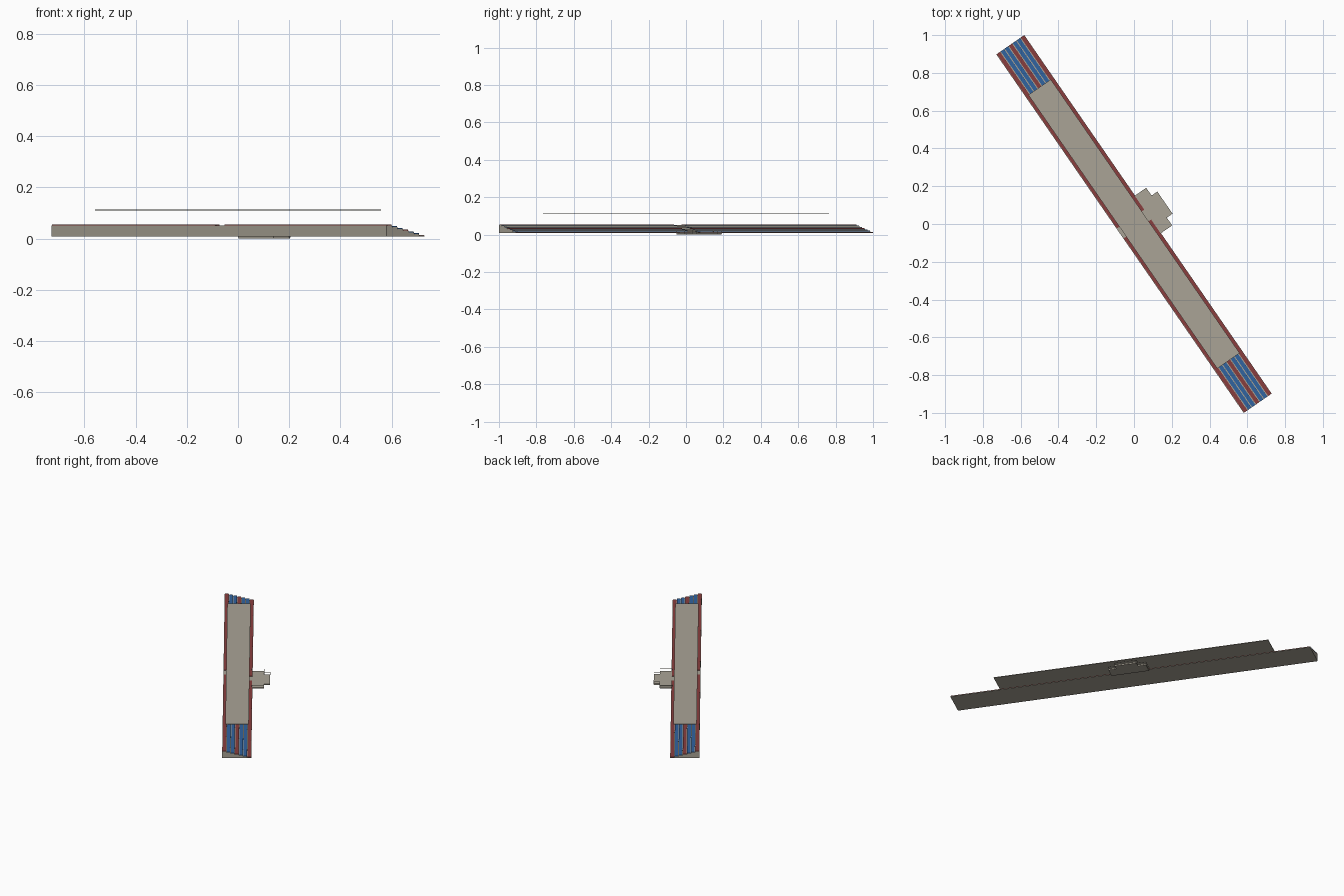
import bpy, bmesh, math
from mathutils import Matrix

if "Cube" in bpy.data.objects:
    bpy.data.objects.remove(bpy.data.objects["Cube"])

# Local frame: u runs along the stand, v runs down the slope towards the field
ANG = math.atan2(-0.823, 0.568)
ROT = Matrix.Rotation(ANG, 4, 'Z')
HALF_L, HALF_W = 1.153, 0.09
ROWS, TOP_Z, RISE, BASE_Z = 7, 0.052, 0.0068, 0.008
PITCH = 2 * HALF_W / ROWS
AISLE = 0.032


def material(name, rgb):
    m = bpy.data.materials.new(name)
    m.diffuse_color = (*rgb, 1)
    m.use_nodes = True
    m.node_tree.nodes["Principled BSDF"].inputs["Base Color"].default_value = m.diffuse_color
    return m


GREY = material("warm_concrete", (0.40, 0.37, 0.305))
RED = material("red_seat", (0.25, 0.048, 0.048))
BLUE = material("blue_seat", (0.03, 0.125, 0.35))


def finish(name, bm, mat):
    bmesh.ops.recalc_face_normals(bm, faces=bm.faces)
    me = bpy.data.meshes.new(name)
    bm.to_mesh(me)
    bm.free()
    me.materials.append(mat)
    ob = bpy.data.objects.new(name, me)
    ob.matrix_world = ROT
    bpy.context.collection.objects.link(ob)
    return ob


def add_box(bm, u, v, z):
    """Box from (min, max) pairs along u, v and z."""
    mid = [(a + b) / 2 for a, b in (u, v, z)]
    size = [b - a for a, b in (u, v, z)]
    bmesh.ops.create_cube(bm, size=1, matrix=Matrix.Translation(mid) @ Matrix.Diagonal((*size, 1)))


def prism(bm, pts, vec):
    """Extrude a closed outline along a vector."""
    face = bm.faces.new([bm.verts.new(p) for p in pts])
    new = bmesh.ops.extrude_face_region(bm, geom=[face])['geom']
    bmesh.ops.translate(bm, vec=vec, verts=[g for g in new if isinstance(g, bmesh.types.BMVert)])


# Stepped concrete body
profile = [(-HALF_W, BASE_Z)]
for i in range(ROWS):
    z = TOP_Z - i * RISE
    profile += [(-HALF_W + i * PITCH, z), (-HALF_W + (i + 1) * PITCH, z)]
profile.append((HALF_W, BASE_Z))
bm = bmesh.new()
prism(bm, [(-HALF_L, v, z) for v, z in profile], (2 * HALF_L, 0, 0))
finish("stepped_stand", bm, GREY)

# Seat rows, split by the central aisle
for i, mat in enumerate([RED, BLUE, BLUE, RED, BLUE, BLUE, RED]):
    v0 = -HALF_W + i * PITCH
    z = TOP_Z - i * RISE
    bm = bmesh.new()
    for a, b in ((-HALF_L, -AISLE), (AISLE, HALF_L)):
        add_box(bm, (a, b), (v0 + 0.003, v0 + PITCH - 0.002), (z - 0.001, z + 0.0035))
    finish(f"seat_row_{i + 1}", bm, mat)

# Thin roof floating above the rows
bm = bmesh.new()
add_box(bm, (-0.88, 0.88), (-0.072, 0.072), (0.110, 0.114))
finish("roof", bm, GREY)

# Stepped-outline platform in front of the aisle
outline = [(-0.12, 0.085), (-0.12, 0.161), (-0.07, 0.161), (-0.07, 0.198)]
outline += [(-u, v) for u, v in reversed(outline)]
bm = bmesh.new()
prism(bm, [(u, v, 0) for u, v in outline], (0, 0, 0.009))
finish("front_platform", bm, GREY)

# Slim handrail around the platform edge
R = 0.001
bm = bmesh.new()
for (u0, v0), (u1, v1) in zip(outline, outline[1:]):
    add_box(bm, (min(u0, u1) - R, max(u0, u1) + R), (min(v0, v1) - R, max(v0, v1) + R), (0.021, 0.023))
for u, v in outline:
    add_box(bm, (u - R, u + R), (v - R, v + R), (0.005, 0.022))
finish("platform_handrail", bm, GREY)
